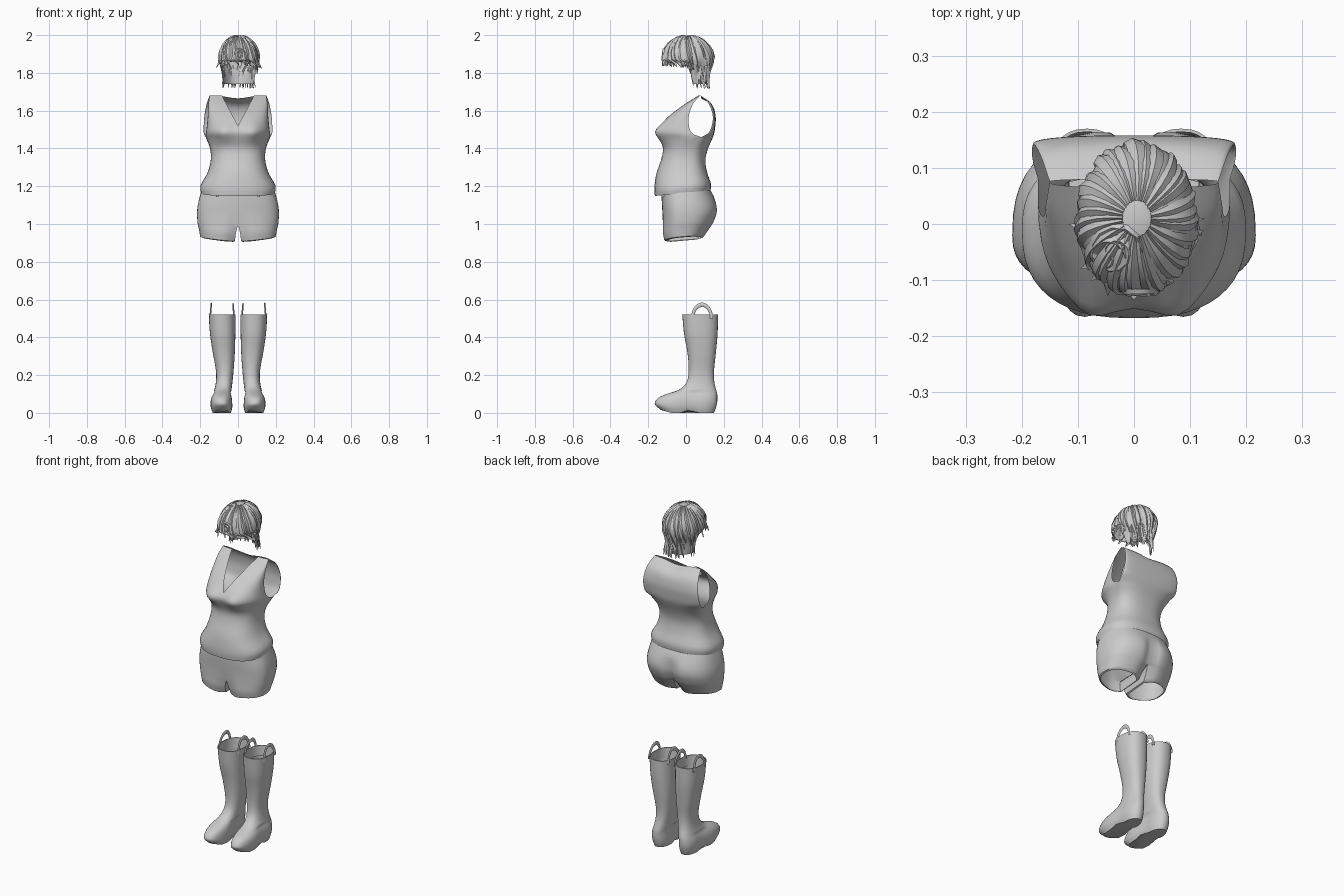
import bpy, bmesh, math, random
from mathutils import Vector
from math import sin, cos, pi, exp

random.seed(4)
cube = bpy.data.objects.get("Cube")
if cube:
    bpy.data.objects.remove(cube)

grey = bpy.data.materials.new("plain_grey")
grey.use_nodes = True
grey.diffuse_color = (0.6, 0.6, 0.6, 1)
grey.node_tree.nodes["Principled BSDF"].inputs["Base Color"].default_value = (0.6, 0.6, 0.6, 1)


def profile(table, z):
    """Smooth interpolation of table rows keyed by their first value."""
    i = 0
    while i < len(table) - 2 and z > table[i + 1][0]:
        i += 1
    a, b = table[i], table[i + 1]
    pre, post = table[max(i - 1, 0)], table[min(i + 2, len(table) - 1)]
    h = b[0] - a[0]
    t = min(max((z - a[0]) / h, 0), 1)
    out = []
    for k in range(1, len(a)):
        ma = (b[k] - pre[k]) / (b[0] - pre[0]) * h
        mb = (post[k] - a[k]) / (post[0] - a[0]) * h
        out.append((2*t**3 - 3*t*t + 1) * a[k] + (t**3 - 2*t*t + t) * ma
                   + (3*t*t - 2*t**3) * b[k] + (t**3 - t*t) * mb)
    return out


def add_grid(bm, rows, closed=False):
    grid = [[bm.verts.new(p) for p in row] for row in rows]
    for lo, hi in zip(grid, grid[1:]):
        n = len(lo)
        for j in range(n if closed else n - 1):
            k = (j + 1) % n
            bm.faces.new((lo[j], lo[k], hi[k], hi[j]))
    return grid


def finish(bm, name, mirror=False, angle=50):
    bmesh.ops.remove_doubles(bm, verts=bm.verts, dist=0.0004)
    bmesh.ops.recalc_face_normals(bm, faces=bm.faces)
    mesh = bpy.data.meshes.new(name)
    bm.to_mesh(mesh)
    bm.free()
    ob = bpy.data.objects.new(name, mesh)
    bpy.context.collection.objects.link(ob)
    mesh.materials.append(grey)
    if mirror:
        ob.modifiers.new("Mirror", "MIRROR").merge_threshold = 0.001
    bpy.ops.object.select_all(action="DESELECT")
    ob.select_set(True)
    bpy.context.view_layer.objects.active = ob
    bpy.ops.object.shade_smooth_by_angle(angle=math.radians(angle))
    return ob


def steps(a, b, n):
    return [a + (b - a) * i / n for i in range(n + 1)]


def quarter(xc, yc, xe, ye, p, n=12):
    """Rounded corner from a centre point to a side point."""
    return [(xc + (xe - xc) * sin(t)**p, ye + (yc - ye) * max(cos(t), 0)**p)
            for t in steps(0, pi / 2, n)]


# Sleeveless top: z, front y, back y, front edge x y, back edge x y
TOP = [(1.165, -.165, .13, .195, -.01, .195, -.01), (1.2, -.168, .133, .2, -.01, .2, -.01),
       (1.27, -.157, .112, .162, 0, .162, 0), (1.34, -.132, .103, .144, .01, .144, .01),
       (1.4, -.122, .117, .148, .03, .148, .03), (1.46, -.143, .143, .171, .08, .171, .08),
       (1.475, -.148, .148, .171, .04, .18, .11), (1.5, -.147, .153, .167, .02, .182, .13),
       (1.57, -.092, .157, .16, .015, .178, .142), (1.64, .0, .135, .156, .04, .165, .118),
       (1.68, .065, .08, .15, .075, .15, .075)]
fronts, backs = [], []
for z in steps(1.165, 1.46, 16) + steps(1.46, 1.68, 16)[1:]:
    yf, yb, xf, ef, xb, eb = profile(TOP, z)
    if z <= 1.4601:
        xf = xb = (xf + xb) / 2
        ef = eb = (ef + eb) / 2
    tilt = 0.1 * max(0, 1 - (z - 1.165) / .15)
    front, back = [], []
    for x, y in quarter(0, yf, xf, ef, .8):
        y -= .024 * exp(-((x - .08) / .045)**2 - ((z - 1.485) / .05)**2)
        front.append((x, y, z + tilt * y))
    for x, y in quarter(0, yb, xb, eb, .8):
        dip = .015 * exp(-(x / .07)**2) * max(0, (z - 1.6) / .08)
        back.append((x, y, z + tilt * y - dip))
    fronts.append(front)
    backs.append(back)
for rows in (fronts, backs):
    # rolled hem
    rows.insert(0, [(x * .95, y * .95, z + .004) for x, y, z in rows[0]])
bm = bmesh.new()
add_grid(bm, fronts)
bmesh.ops.bisect_plane(bm, geom=bm.verts[:] + bm.edges[:] + bm.faces[:], plane_co=(0, 0, 1.52),
                       plane_no=(-.16, 0, .085), clear_outer=True)
add_grid(bm, backs)
finish(bm, "sleeveless_top", True)

# Shorts: z, inner x, front y, back y, half width, side y
SHORTS = [(.925, .016, -.118, .095, .2, -.02), (.96, .012, -.125, .12, .206, -.02),
          (.99, .004, -.125, .14, .212, -.02), (1.0, 0, -.125, .147, .214, -.02),
          (1.06, 0, -.125, .168, .217, -.02), (1.11, 0, -.128, .163, .211, -.02),
          (1.19, 0, -.13, .125, .19, -.01)]
bm = bmesh.new()
outer, inner = [], []
for z in steps(.925, 1.0, 7) + steps(1.0, 1.19, 10)[1:]:
    x0, yf, yb, w, ys = profile(SHORTS, z)
    if z > .999:
        x0 = 0
    low = max(0, (1.06 - z) / .135)
    ring = []
    for x, y in quarter(x0, yf, w, ys, .8):
        ring.append((x, y + .03 * low * exp(-((x - x0) / .03)**2)))
    cleft = .035 * max(0, min(1, (1.15 - z) / .06))
    for x, y in reversed(quarter(x0, yb, w, ys, .8)):
        ring.append((x, y - cleft * exp(-((x - x0) / .03)**2)))
    ring = [(x, y, z + low * (.08 * y + .1 * (x - .1))) for x, y in ring]
    outer.append(ring)
    if z < 1.001:
        a, b = Vector(ring[0]), Vector(ring[-1])
        inner.append([a.lerp(b, t) for t in steps(0, 1, 8)])
mid = Vector((.1, -.01, 0))
for rows in (outer, inner):
    # turned-in leg hem
    rows.insert(0, [(x + (mid.x - x) * .1, y + (mid.y - y) * .1, z - .004) for x, y, z in rows[0]])
add_grid(bm, outer)
add_grid(bm, inner)
finish(bm, "shorts", True)

# Belt loops under the hem of the top
bm = bmesh.new()
bmesh.ops.create_cube(bm, size=1)
for v in bm.verts:
    v.co = (.11 + v.co.x * .014, -.122 + v.co.y * .014, 1.16 + v.co.z * .035)
finish(bm, "belt_loops", True)

# Boots: z, front y, back y, centre x, half width
BOOT = [(.004, -.135, .148, .086, .05), (.03, -.162, .158, .087, .058), (.06, -.163, .165, .088, .059),
        (.085, -.145, .166, .087, .056), (.105, -.1, .165, .084, .051), (.125, -.04, .16, .08, .046),
        (.16, .0, .151, .074, .044), (.22, .014, .148, .07, .046), (.32, .008, .158, .075, .058),
        (.42, -.01, .167, .081, .067), (.525, -.02, .17, .084, .071)]
for side, name in ((1, "left"), (-1, "right")):
    bm = bmesh.new()
    rows = []
    for z in steps(.004, .14, 16) + steps(.14, .525, 18)[1:]:
        yf, yb, cx, w = profile(BOOT, z)
        row = []
        for a in steps(0, 2 * pi, 32)[:-1]:
            c, s = cos(a), sin(a)
            p = .85
            x = w * math.copysign(abs(c)**p, c)
            y = (yf + yb) / 2 + (yb - yf) / 2 * math.copysign(abs(s)**p, s)
            low = max(0, 1 - z / .07)
            if z < .12:
                x *= 1 - .18 * exp(-((y - .04) / .05)**2)
            lift = low * (.02 * exp(-((y - .02) / .025)**2) + .025 * max(0, (-.08 - y) / .08))
            row.append((side * (cx + x), y, max(z - .004, 0) + lift))
        rows.append(row)
    # rim folding inward to a lining
    top = rows[-1]
    cx = side * .084
    for f, dz in ((.94, 0), (.9, -.06)):
        rows.append([(cx + (x - cx) * f, .075 + (y - .075) * f, z + dz) for x, y, z in top])
    grid = add_grid(bm, rows, True)
    bm.faces.new(grid[0])
    finish(bm, name + "_boot")

    # Pull loops on both sides of the shaft
    for place, off in (("inner", -.064), ("outer", .064)):
        bm = bmesh.new()
        rows = []
        for a in steps(0, pi, 16):
            ring = []
            for b in steps(0, 2 * pi, 8)[:-1]:
                r = .05 + .008 * cos(b)
                ring.append((side * (.084 + off - off * .1 * sin(a) + .004 * sin(b)),
                             .085 + r * cos(a), .5 + r * sin(a) * 1.45))
            rows.append(ring)
        add_grid(bm, rows, True)
        finish(bm, name + "_boot_" + place + "_loop")


# Hair cap, longer at the nape
def edge_z(a):
    back = min(1, max(0, (sin(a) - .0) / .3))
    return 1.845 + .015 * max(0, -sin(a)) - .105 * back * back * (3 - 2 * back)


def hair(a, t, lift=0.0):
    """Point on the hair: angle around, t from the crown (0) to the edge (1)."""
    if t < .6:
        f, z = sin(t / .6 * pi / 2), 1.87 + .126 * cos(t / .6 * pi / 2)
    else:
        z = 1.87 + (edge_z(a) - 1.87) * (t - .6) / .4
        f = 1 - 2.6 * (1.87 - z) + 2 * max(0, 1.8 - z)
    f += lift / .12
    ridge = 1 + .025 * sin(t * pi) * sin(11 * a + 5 * t)
    return Vector((.005 + .105 * f * ridge * cos(a), .01 + .134 * f * ridge * sin(a), z + lift * (1 - t)))


bm = bmesh.new()
add_grid(bm, [[hair(a, t) for a in steps(0, 2 * pi, 64)[:-1]] for t in steps(0, 1, 20)[0:]], True)
finish(bm, "hair_cap", angle=40)


def strand(bm, pts, width, out):
    """Tapered lock with a raised centre line."""
    rows = []
    n = len(pts) - 1
    for i, p in enumerate(pts):
        along = (pts[min(i + 1, n)] - pts[max(i - 1, 0)]).normalized()
        normal = (p - out).normalized()
        across = along.cross(normal).normalized() * width * (sin(pi * (.08 + .9 * i / n)) + .02)
        rows.append([p - across - normal * .004, p + normal * .003, p + across - normal * .004])
    add_grid(bm, rows)


# Long locks from the crown, and loose tips around the edge
heart = Vector((.005, .01, 1.86))
bm = bmesh.new()
for i in range(30):
    a = i / 30 * 2 * pi + random.uniform(-.08, .08)
    end = random.uniform(.75, 1.02)
    strand(bm, [hair(a + .5 * t * t, t, .004) for t in steps(.08, end, 9)], random.uniform(.011, .017), heart)
for i in range(44):
    a = random.uniform(0, 2 * pi)
    flare = random.uniform(.002, .022) * (1 if abs(cos(a)) > .5 else .3)
    turn = random.uniform(-.35, .35)
    pts = []
    for t in steps(0, 1, 6):
        p = hair(a + turn * t, .7 + .3 * t, .003 + flare * t * t)
        pts.append(p - Vector((0, 0, .022 * t * t * random.uniform(.8, 1))))
    strand(bm, pts, random.uniform(.006, .011), heart)
finish(bm, "hair_locks", angle=40)

# Swept curls at the fringe
bm = bmesh.new()
for turns, size, centre in ((1.6, .05, (-.035, -.05)), (1.1, .035, (-.05, -.06))):
    pts = []
    for t in steps(0, 1, 18):
        r = size * (1 - .75 * t)
        x, y = centre[0] + r * cos(turns * 2 * pi * t), centre[1] + r * sin(turns * 2 * pi * t)
        f = min(.98, math.hypot((x - .005) / .105, (y - .01) / .134))
        pts.append(Vector((x, y, 1.875 + .126 * math.sqrt(1 - f * f))))
    strand(bm, pts, .013, heart)
pts = [Vector((.005 + r * cos(a), -.122 - .1 * (.03 - r), 1.9 + r * sin(a)))
       for a, r in zip(steps(0, 3 * pi, 20), steps(.03, .008, 20))]
strand(bm, pts, .011, heart)
finish(bm, "fringe_curls", angle=40)
